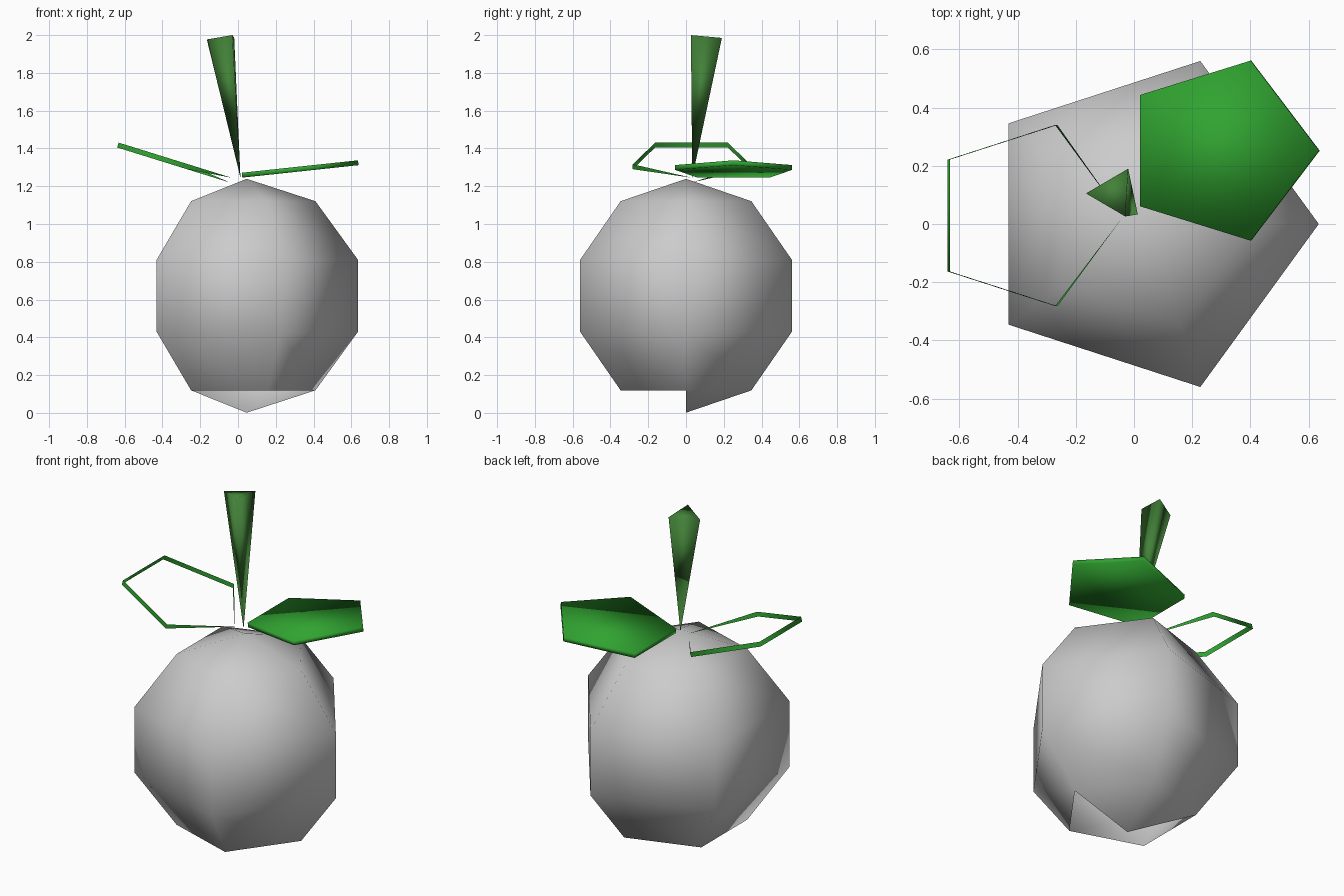
import bpy, bmesh, math
from mathutils import Vector

if "Cube" in bpy.data.objects:
    bpy.data.objects.remove(bpy.data.objects["Cube"])


def material(name, rgb):
    m = bpy.data.materials.new(name)
    m.diffuse_color = (*rgb, 1.0)
    m.use_nodes = True
    m.node_tree.nodes["Principled BSDF"].inputs["Base Color"].default_value = m.diffuse_color
    return m


GREY = material("body_grey", (0.60, 0.60, 0.60))
LEAF = material("leaf_green", (0.03, 0.37, 0.03))
STEM = material("stem_green", (0.055, 0.22, 0.04))


def finish(name, bm, mat):
    bmesh.ops.recalc_face_normals(bm, faces=bm.faces)
    me = bpy.data.meshes.new(name)
    bm.to_mesh(me)
    bm.free()
    me.materials.append(mat)
    for p in me.polygons:
        p.use_smooth = True
    ob = bpy.data.objects.new(name, me)
    bpy.context.collection.objects.link(ob)
    return ob


def ring(bm, centre, rx, ry, slope=0.0, shift=Vector()):
    # five-sided ring, first corner towards +x, z rising with x by slope
    pts = []
    for i in range(5):
        a = math.tau * i / 5
        x, y = rx * math.cos(a), ry * math.sin(a)
        pts.append(bm.verts.new(Vector(centre) + Vector((x, y, slope * x)) + shift))
    return pts


# Body: five-sided ball, open at the front of its bottom cap
bm = bmesh.new()
R, cx, cz = 0.619, 0.046, 0.62
rings = []
for k in range(1, 5):
    a = math.pi * k / 5
    r = R * math.sin(a)
    rings.append(ring(bm, (cx, 0, cz + R * math.cos(a)), r, r))
top = bm.verts.new((cx, 0, cz + R))
bottom = bm.verts.new((cx, 0, cz - R + 0.0))
for i in range(5):
    j = (i + 1) % 5
    bm.faces.new((top, rings[0][i], rings[0][j]))
    for u, l in zip(rings, rings[1:]):
        bm.faces.new((u[i], l[i], l[j], u[j]))
    bm.faces.new((rings[-1][i], bottom, rings[-1][j]))
gone = [f for f in bm.faces if bottom in f.verts and f.calc_center_median().y < 0.05]
bmesh.ops.delete(bm, geom=gone, context='FACES_ONLY')
finish("body", bm, GREY)


# Leaves: tilted pentagon plates; the open one is only a rim
def leaf(name, centre, rx, ry, slope, thick, filled):
    bm = bmesh.new()
    n = Vector((-slope, 0, 1)).normalized() * thick
    lo = ring(bm, centre, rx, ry, slope)
    hi = ring(bm, centre, rx, ry, slope, n)
    for i in range(5):
        j = (i + 1) % 5
        if filled or i in (1, 2, 3):
            bm.faces.new((lo[i], lo[j], hi[j], hi[i]))
        elif i == 0:  # rim tapers to the stem
            bm.faces.new((lo[0], lo[1], hi[1]))
        else:
            bm.faces.new((lo[4], hi[0], hi[4]))
    if filled:
        bm.faces.new(hi)
        bm.faces.new(lo[::-1])
    finish(name, bm, LEAF)


leaf("right_leaf", (0.298, 0.252, 1.275), 0.34, 0.325, 0.107, 0.026, True)
leaf("left_leaf_rim", (-0.373, 0.029, 1.322), 0.33, 0.327, -0.311, 0.027, False)

# Stem: three-sided cone standing on its tip
bm = bmesh.new()
tip = bm.verts.new((0.013, 0.033, 1.245))
cap = [bm.verts.new(p) for p in
       ((-0.165, 0.105, 1.977), (-0.03, 0.026, 2.0), (-0.02, 0.19, 1.985))]
bm.faces.new(cap)
for i in range(3):
    bm.faces.new((tip, cap[(i + 1) % 3], cap[i]))
finish("stem", bm, STEM)
